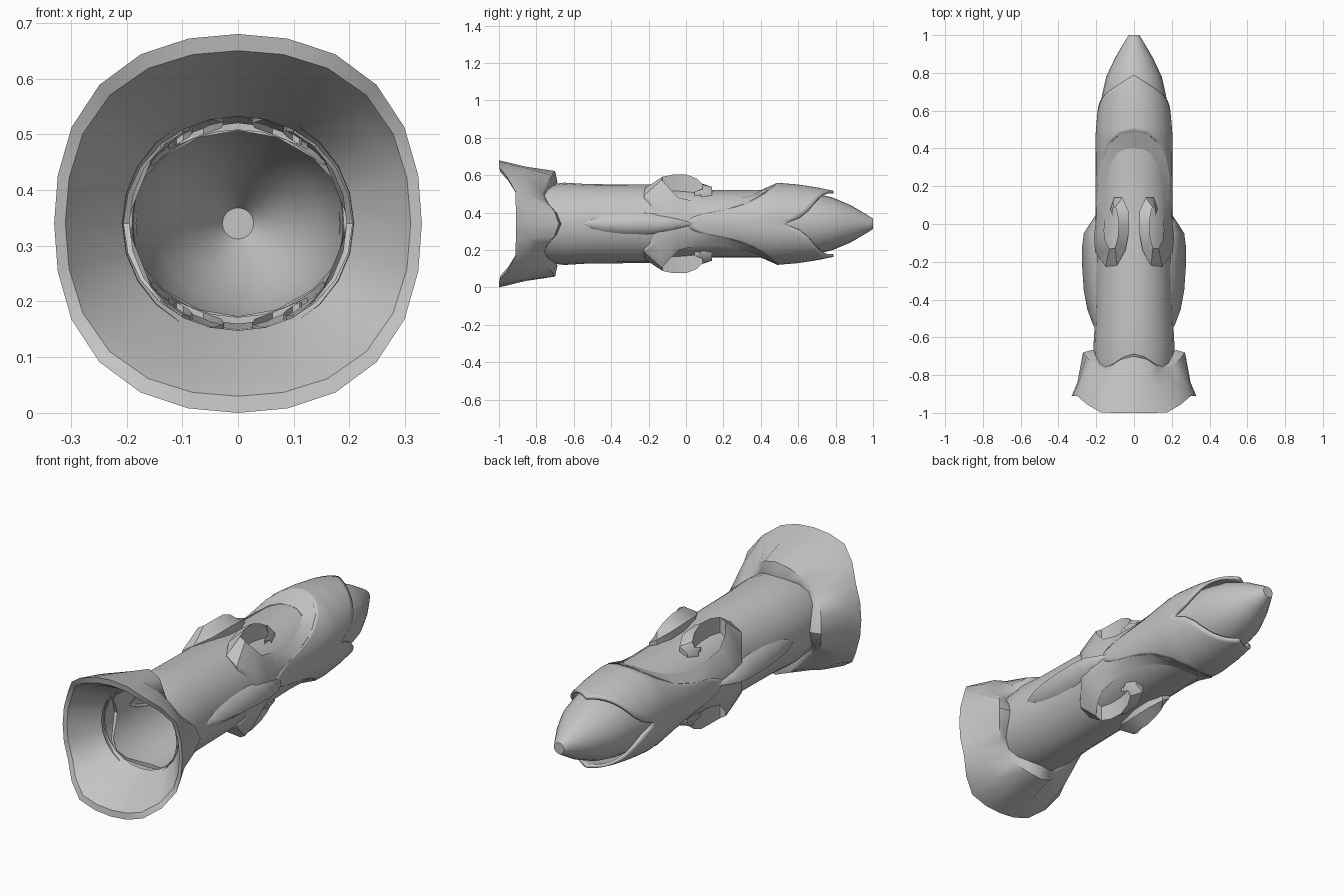
import bpy, bmesh, math
from mathutils import Vector

cube = bpy.data.objects.get("Cube")
if cube:
    bpy.data.objects.remove(cube, do_unlink=True)

AXIS_Z = 0.34  # height of the long axis
mat = bpy.data.materials.new("plain grey")
mat.use_nodes = True
GREY = (0.55, 0.55, 0.55, 1)
mat.diffuse_color = GREY
mat.node_tree.nodes["Principled BSDF"].inputs["Base Color"].default_value = GREY


def interp(table, t):
    """Piecewise linear lookup in (key, value) pairs."""
    for (a, va), (b, vb) in zip(table, table[1:]):
        if t <= b:
            return va + (vb - va) * max(0, (t - a) / (b - a))
    return table[-1][1]


def surface(name, rows, closed=False, cap=False, mirror=False, thick=0, angle=40):
    """Skin a grid of points, with faces turned away from the long axis."""
    bm = bmesh.new()
    grid = [[bm.verts.new(p) for p in row] for row in rows]
    n = len(grid[0])
    for a, b in zip(grid, grid[1:]):
        for i in range(n if closed else n - 1):
            j = (i + 1) % n
            bm.faces.new((a[i], a[j], b[j], b[i]))
    if cap:
        bm.faces.new(grid[-1])
    bm.normal_update()
    out = 0
    for f in bm.faces:
        c = f.calc_center_median()
        out += f.calc_area() * f.normal.dot(Vector((c.x, 0, c.z)))
    if out < 0:
        bmesh.ops.reverse_faces(bm, faces=bm.faces[:])
    mesh = bpy.data.meshes.new(name)
    bm.to_mesh(mesh)
    bm.free()
    mesh.materials.append(mat)
    ob = bpy.data.objects.new(name, mesh)
    ob.location.z = AXIS_Z
    bpy.context.collection.objects.link(ob)
    if mirror:
        m = ob.modifiers.new("mirror", 'MIRROR')
        m.use_axis = (True, False, True)
    if thick:
        s = ob.modifiers.new("thickness", 'SOLIDIFY')
        s.thickness, s.offset = thick, -1
    bpy.ops.object.select_all(action='DESELECT')
    ob.select_set(True)
    bpy.context.view_layer.objects.active = ob
    bpy.ops.object.shade_smooth_by_angle(angle=math.radians(angle))
    return ob


# Hollow tube running into the pointed bud: (y, side radius, top radius)
profile = [(-0.78, 0.207, 0.205), (-0.65, 0.215, 0.22), (-0.52, 0.207, 0.212),
           (-0.2, 0.2, 0.21), (0.0, 0.2, 0.19), (0.15, 0.2, 0.18), (0.4, 0.196, 0.18),
           (0.55, 0.185, 0.178), (0.68, 0.17, 0.165), (0.78, 0.147, 0.142),
           (0.88, 0.1, 0.1), (0.97, 0.047, 0.047), (1.0, 0.028, 0.028)]
SIDES = 24
angles = [2 * math.pi * i / SIDES for i in range(SIDES)]
surface("tube_and_bud", [[(rx * math.sin(a), y, rz * math.cos(a)) for a in angles]
                         for y, rx, rz in profile], closed=True, cap=True)

# Flared collar with a wavy front rim and four back points
rings = [[] for _ in range(8)]
for a in angles:
    s2 = math.sin(a) ** 2
    c4 = (1 + math.cos(4 * a)) / 2
    k = min(1, max(0, (s2 - 0.2) / 0.6))
    rim = -1 + 0.09 * k * k * (3 - 2 * k)
    bulge = 1 + 0.05 * (1 - c4)
    back = -0.77 + 0.07 * c4 + 0.02 * s2 * c4
    section = [(0.192 + 0.013 * s2, -0.76),
               (0.28 * bulge, rim + 0.05),
               (0.31 * bulge, rim + 0.005),
               ((0.34 - 0.01 * s2) * bulge, rim),
               ((0.306 - 0.006 * s2) * bulge, -0.86 + 0.02 * s2),
               (0.232 + 0.05 * c4 - 0.012 * s2 * c4, back),
               (0.214 + 0.013 * c4, back + 0.012),
               (0.195, back + 0.01)]
    for ring, (r, y) in zip(rings, section):
        ring.append((r * math.sin(a), y, r * math.cos(a)))
surface("flared_collar", rings, closed=True)

# Calyx: two overlapping petals hugging the bud, one quarter mirrored
START = [(0, 0.49), (20, 0.475), (40, 0.42), (57, 0.33), (68, 0.22), (76, 0.06), (90, -0.03)]
END = [(0, 0.79), (26, 0.74), (52, 0.69), (68, 0.655), (80, 0.61), (90, 0.53)]
RADIUS = [(-0.1, 0.205), (0.3, 0.203), (0.48, 0.22), (0.6, 0.21), (0.7, 0.195), (0.79, 0.176)]
petal = []
for i in range(19):
    deg = 5 * i
    a = math.radians(deg)
    y0, y1 = interp(START, deg), interp(END, deg)
    row = []
    for j in range(13):
        y = y0 + (y1 - y0) * j / 12
        r = interp(RADIUS, y) - 0.018 * (deg / 90) ** 2 * max(0, min(1, (y - 0.3) / 0.18))
        row.append((r * math.sin(a), y, r * math.cos(a)))
    petal.append(row)
surface("calyx_petals", petal, mirror=True, thick=0.015)

# Scroll band: bevelled arch that lifts off the tube and curls inward
band = [((0, 0.49, 0.22), (0, 0.40, 0.18)),
        ((0.07, 0.478, 0.208), (0.045, 0.397, 0.177)),
        ((0.135, 0.42, 0.168), (0.09, 0.375, 0.164)),
        ((0.171, 0.33, 0.112), (0.13, 0.3, 0.138)),
        ((0.19, 0.2, 0.073), (0.153, 0.2, 0.118)),
        ((0.2, 0.05, 0.05), (0.155, 0.05, 0.12)),
        ((0.212, -0.07, 0.062), (0.158, -0.04, 0.14)),
        ((0.205, -0.15, 0.095), (0.152, -0.09, 0.19)),
        ((0.15, -0.225, 0.15), (0.13, -0.13, 0.235)),
        ((0.09, -0.22, 0.19), (0.1, -0.125, 0.252)),
        ((0.045, -0.14, 0.212), (0.086, -0.07, 0.263)),
        ((0.025, -0.03, 0.228), (0.082, 0, 0.264)),
        ((0.03, 0.07, 0.22), (0.088, 0.06, 0.24)),
        ((0.062, 0.14, 0.197), (0.098, 0.09, 0.21)),
        ((0.105, 0.14, 0.17), (0.11, 0.088, 0.185)),
        ((0.125, 0.08, 0.155), (0.115, 0.045, 0.172))]
side_r = [(y, rx) for y, rx, rz in profile]
top_r = [(y, rz) for y, rx, rz in profile]


def under(p):
    """Point straight below p, just inside the tube wall."""
    q = min(1, abs(p[0]) / interp(side_r, p[1]))
    h = interp(top_r, p[1]) * math.sqrt(1 - q * q) - 0.012
    return (p[0], p[1], min(p[2], h))


surface("scroll_bands", [[under(o), o, i, under(i)] for o, i in band], mirror=True, angle=35)

# Keeled side leaves: (y, half width, keel distance)
leaf = [(-0.57, 0.004, 0.2), (-0.52, 0.028, 0.222), (-0.45, 0.048, 0.248), (-0.35, 0.061, 0.266),
        (-0.22, 0.062, 0.275), (-0.12, 0.052, 0.275), (-0.05, 0.036, 0.266),
        (0.0, 0.02, 0.235), (0.06, 0.004, 0.195)]
surface("side_leaves", [[(math.sqrt(0.195 ** 2 - w * w), y, w), (k, y, 0)] for y, w, k in leaf],
        mirror=True, angle=30)
